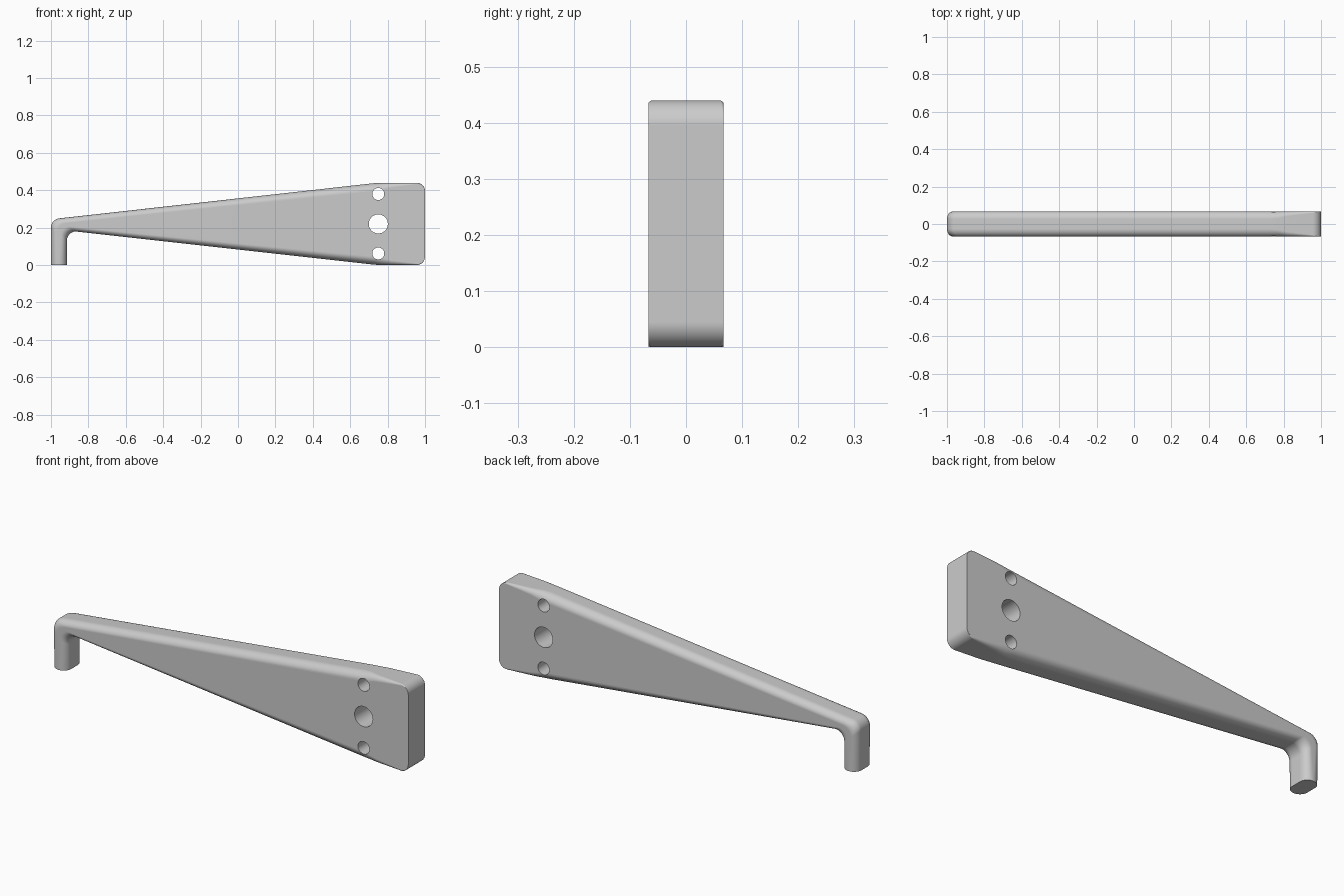
import bpy
import bmesh
from math import sin, cos, pi, radians
from mathutils import Vector

cube = bpy.data.objects.get("Cube")
if cube:
    bpy.data.objects.remove(cube, do_unlink=True)

HALF = 0.067    # half thickness of the whole bracket
ROUND = 0.041   # rounding of the long edges
STEPS = 8       # segments in each rounded edge

grey = bpy.data.materials.new("plain grey")
grey.use_nodes = True
grey.diffuse_color = (0.6, 0.6, 0.6, 1)
grey.node_tree.nodes["Principled BSDF"].inputs["Base Color"].default_value = (0.6, 0.6, 0.6, 1)


def section(outer, inner, r):
    """Rounded rectangle spanning outer to inner across the thickness."""
    outer, inner = Vector(outer), Vector(inner)
    mid, half = (outer + inner) / 2, (outer - inner).length / 2
    d = (outer - inner).normalized()
    pts = []
    for corner, (sy, sd) in enumerate([(1, 1), (-1, 1), (-1, -1), (1, -1)]):
        for i in range(STEPS + 1):
            a = (corner + i / STEPS) * pi / 2
            p = mid + d * (sd * (half - r) + r * sin(a))
            pts.append((p.x, sy * (HALF - r) + r * cos(a), p.y))
    return pts


# Path of the bracket: peg, elbow, tapering arm, plate
rings = [section((-1, 0), (-0.915, 0), ROUND),
         section((-1, 0.2), (-0.915, 0.13), ROUND)]
for i in range(1, 9):
    a = i / 8 * radians(84)
    rings.append(section((-0.95 - 0.05 * cos(a), 0.2 + 0.05 * sin(a)),
                         (-0.865 - 0.05 * cos(a), 0.13 + 0.05 * sin(a)), ROUND))
rings.append(section((0.73, 0.438), (0.73, 0.002), ROUND))
rings.append(section((0.77, 0.44), (0.77, 0), ROUND * 0.9))

# The edge rounding fades out toward the squared plate end
for x in (0.82, 0.88, 0.955):
    rings.append(section((x, 0.44), (x, 0), 0.002 + (1 - x) * 0.13))
for i in range(1, 9):
    a = i / 8 * pi / 2
    x, drop = 0.955 + 0.045 * sin(a), 0.045 * (1 - cos(a))
    rings.append(section((x, 0.44 - drop), (x, drop), 0.001 + (1 - x) * 0.13))

bm = bmesh.new()
loops = [[bm.verts.new(p) for p in ring] for ring in rings]
n = len(loops[0])
for a, b in zip(loops, loops[1:]):
    for i in range(n):
        j = (i + 1) % n
        bm.faces.new((a[i], a[j], b[j], b[i]))
bm.faces.new(loops[0])
bm.faces.new(loops[-1])
bmesh.ops.recalc_face_normals(bm, faces=bm.faces)
mesh = bpy.data.meshes.new("bracket_arm")
bm.to_mesh(mesh)
bm.free()
arm = bpy.data.objects.new("bracket_arm", mesh)
bpy.context.collection.objects.link(arm)
mesh.materials.append(grey)

# Three mounting holes through the plate
for name, z, r in (("upper", 0.38, 0.032), ("middle", 0.22, 0.051), ("lower", 0.062, 0.032)):
    bpy.ops.mesh.primitive_cylinder_add(vertices=40, radius=r, depth=0.4,
                                        location=(0.75, 0, z), rotation=(pi / 2, 0, 0))
    cutter = bpy.context.object
    cutter.name = name + "_hole_cutter"
    cutter.data.materials.append(grey)
    cutter.hide_render = True
    bpy.context.view_layer.update()
    mod = arm.modifiers.new(name + "_hole", "BOOLEAN")
    mod.operation, mod.solver, mod.object = "DIFFERENCE", "EXACT", cutter
    bpy.context.view_layer.objects.active = arm
    bpy.ops.object.modifier_apply(modifier=mod.name)
    bpy.data.objects.remove(cutter, do_unlink=True)

# Smooth rounded edges, crisp hole rims and plate end
bpy.ops.object.select_all(action="DESELECT")
arm.select_set(True)
bpy.context.view_layer.objects.active = arm
bpy.ops.object.shade_smooth_by_angle(angle=radians(30))
weighted = arm.modifiers.new("flat_face_normals", "WEIGHTED_NORMAL")
weighted.keep_sharp = True
